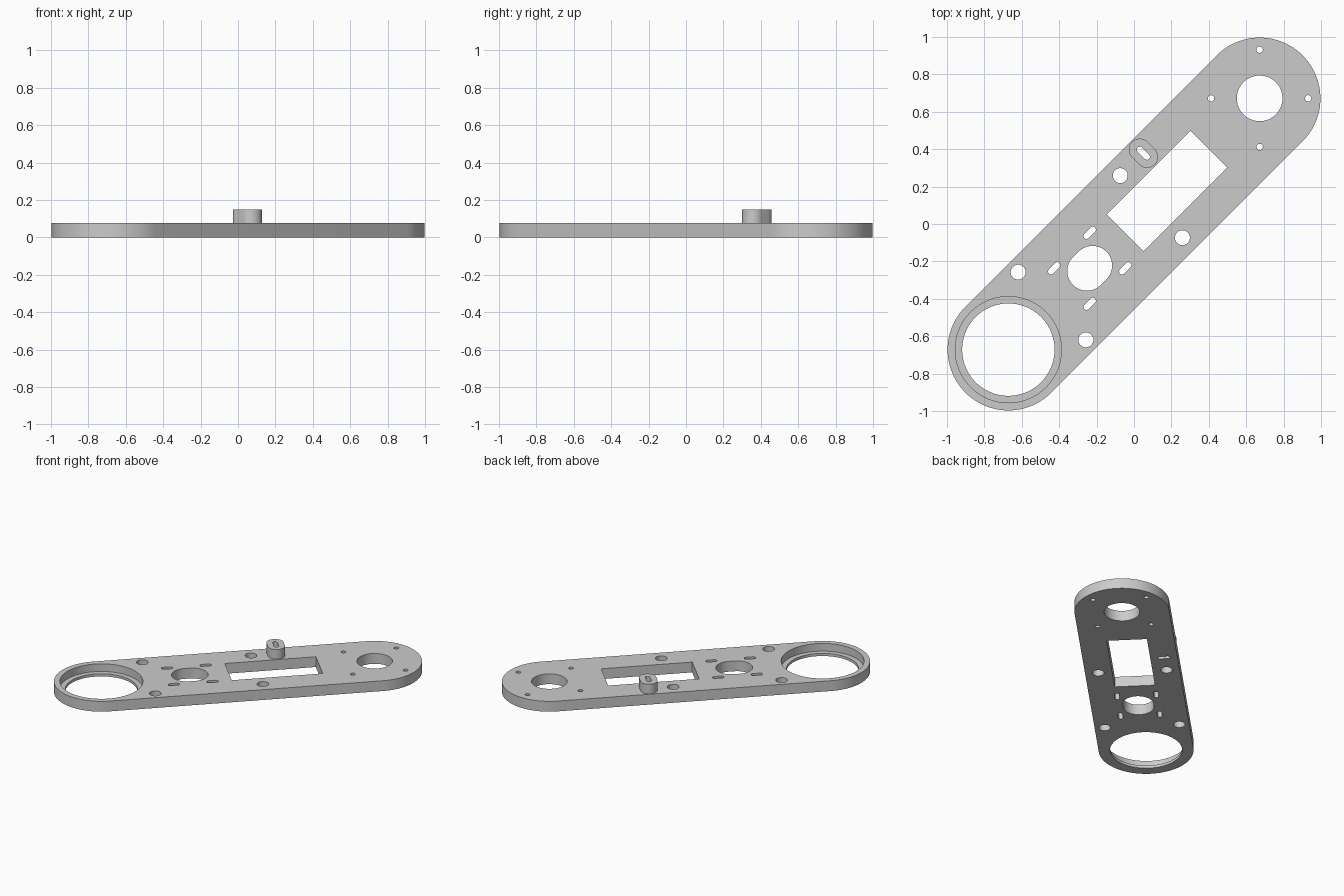
import bpy
import math
from mathutils import Matrix, Vector

if "Cube" in bpy.data.objects:
    bpy.data.objects.remove(bpy.data.objects["Cube"])

THICK = 0.078          # plate thickness
BOSS_TOP = 0.15
LIP = 0.02             # thickness left under the counterbore
END = 0.955            # distance of the end centres from the origin
DIAGONAL = Matrix.Rotation(math.radians(45), 3, "Z")

grey = bpy.data.materials.new("plate grey")
grey.use_nodes = True
grey.diffuse_color = (0.6, 0.6, 0.6, 1)
grey.node_tree.nodes["Principled BSDF"].inputs["Base Color"].default_value = (0.6, 0.6, 0.6, 1)


def slot(u, v, radius, half=0.0, turn=0.0, steps=32):
    """Round or slotted outline; u runs along the plate, v across it."""
    points = []
    for side in (1, -1):
        for i in range(steps + (1 if half else 0)):
            a = math.pi * i / steps - math.pi / 2
            points.append(Vector((side * (half + radius * math.cos(a)),
                                  side * radius * math.sin(a), 0)))
    spin = Matrix.Rotation(turn, 3, "Z")
    return [spin @ p + Vector((u, v, 0)) for p in points]


def box(u, v, length, width):
    return [Vector((u + sx * length / 2, v + sy * width / 2, 0))
            for sx, sy in ((-1, -1), (1, -1), (1, 1), (-1, 1))]


def prisms(name, outlines, z0, z1):
    """One object holding an upright prism for each outline."""
    verts, faces = [], []
    for outline in outlines:
        start, n = len(verts), len(outline)
        for z in (z0, z1):
            verts += [DIAGONAL @ p + Vector((0, 0, z)) for p in outline]
        faces.append([start + i for i in reversed(range(n))])
        faces.append([start + n + i for i in range(n)])
        for i in range(n):
            j = (i + 1) % n
            faces.append([start + i, start + j, start + n + j, start + n + i])
    mesh = bpy.data.meshes.new(name)
    mesh.from_pydata(verts, [], faces)
    mesh.materials.append(grey)
    obj = bpy.data.objects.new(name, mesh)
    bpy.context.collection.objects.link(obj)
    return obj


def combine(target, tool, operation):
    tool.hide_render = True
    mod = target.modifiers.new(tool.name, "BOOLEAN")
    mod.operation = operation
    mod.solver = "EXACT"
    mod.object = tool
    bpy.context.view_layer.objects.active = target
    bpy.ops.object.modifier_apply(modifier=mod.name)
    bpy.data.objects.remove(tool)


# Long plate with round ends, and the raised boss beside its edge
plate = prisms("mounting_plate", [slot(0, 0, 0.325, END - 0.005, steps=48)], 0, THICK)
boss_u, boss_v = 0.303, 0.232
boss = prisms("slotted_boss", [slot(boss_u, boss_v, 0.059, 0.027, math.pi / 2)],
              THICK / 2, BOSS_TOP)
combine(plate, boss, "UNION")

# Main openings: large ring, small ring, rectangular window, centre opening
holes = [slot(-END + 0.005, 0, 0.247, steps=48), slot(END - 0.005, 0, 0.122),
         box(0.249, 0, 0.633, 0.276), slot(-0.335, 0, 0.105, 0.021)]

# Slot through the boss
holes.append(slot(boss_u, boss_v, 0.016, 0.027, math.pi / 2, 12))

# Four screw holes round the small ring, four slots round the centre opening
for k in range(4):
    a = math.radians(45 + 90 * k)
    c, s = math.cos(a), math.sin(a)
    holes.append(slot(END - 0.005 + 0.26 * c, 0.26 * s, 0.017, steps=12))
    holes.append(slot(-0.335 + 0.19 * c, 0.19 * s, 0.016, 0.024, steps=12))

# Two pairs of fixing holes
for u, v in ((0.131, 0.235), (-0.62, 0.256)):
    for side in (1, -1):
        holes.append(slot(u, side * v, 0.04, steps=20))

combine(plate, prisms("through_holes", holes, -0.1, 0.3), "DIFFERENCE")

# Counterbore leaving a thin lip in the large ring
combine(plate, prisms("counterbore", [slot(-END + 0.005, 0, 0.284, steps=48)], LIP, 0.3),
        "DIFFERENCE")

bpy.ops.object.select_all(action="DESELECT")
plate.select_set(True)
bpy.context.view_layer.objects.active = plate
bpy.ops.object.shade_smooth_by_angle(angle=math.radians(30))
